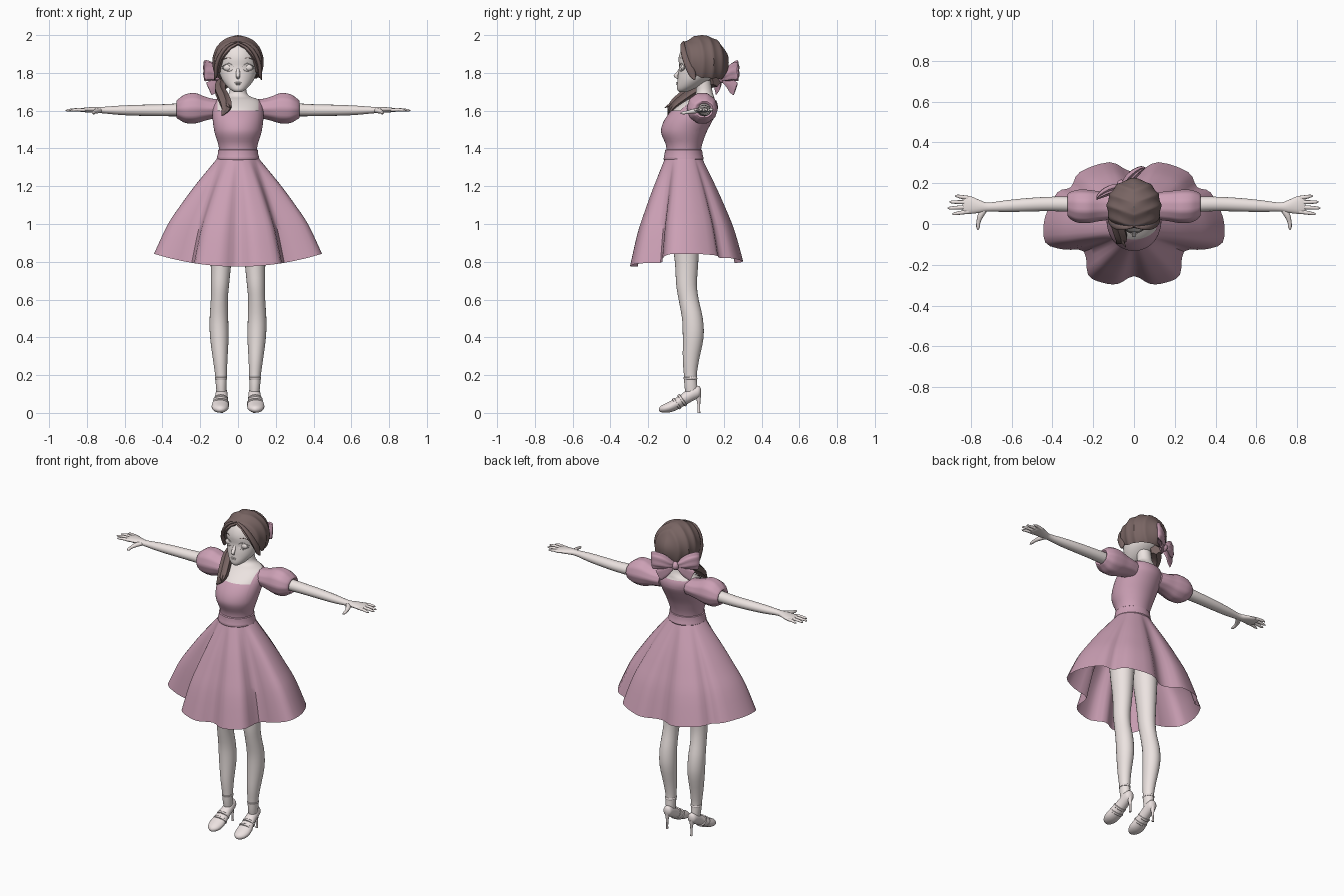
import bpy, bmesh, math
from mathutils import Vector


def material(name, rgb):
    m = bpy.data.materials.new(name)
    m.diffuse_color = (*rgb, 1)
    return m


SKIN = material("skin", (0.84, 0.77, 0.75))
DRESS = material("dress", (0.60, 0.35, 0.46))
HAIR = material("hair", (0.19, 0.13, 0.125))
SHOE = material("shoe", (0.84, 0.76, 0.75))
X, Y, Z = Vector((1, 0, 0)), Vector((0, 1, 0)), Vector((0, 0, 1))


def smooth(rows, k, closed=False):
    """Catmull-Rom through rows of numbers."""
    n, out = len(rows), []
    for i in range(n if closed else n - 1):
        ids = [i - 1, i, i + 1, i + 2]
        p = [rows[j % n] if closed else rows[min(max(j, 0), n - 1)] for j in ids]
        for j in range(k):
            t = j / k
            out.append([b + .5 * t * (c - a + t * (2*a - 5*b + 4*c - d + t * (3*(b - c) + d - a)))
                        for a, b, c, d in zip(*p)])
    return out if closed else out + [list(rows[-1])]


def loft(name, rings, mat, caps=True, mirror=False):
    """Skin a list of closed rings of points."""
    bm = bmesh.new()
    vs = [[bm.verts.new(p) for p in r] for r in rings]
    n = len(vs[0])
    for a, b in zip(vs, vs[1:]):
        for i in range(n):
            j = (i + 1) % n
            bm.faces.new((a[i], a[j], b[j], b[i]))
    if caps:
        bm.faces.new(vs[0])
        bm.faces.new(vs[-1])
    bmesh.ops.recalc_face_normals(bm, faces=bm.faces)
    me = bpy.data.meshes.new(name)
    bm.to_mesh(me)
    bm.free()
    ob = bpy.data.objects.new(name, me)
    bpy.context.collection.objects.link(ob)
    me.materials.append(mat)
    if mirror:
        ob.modifiers.new("mirror", 'MIRROR').use_mirror_merge = False
    return ob


def sweep(name, path, mat, up=Z, axis=None, seg=16, k=3, ripple=(0, 1), **kw):
    """Elliptical tube along stations (x, y, z, side radius, up radius)."""
    st = smooth(path, k)
    rings = []
    for i, s in enumerate(st):
        c = Vector(s[:3])
        t = axis or (Vector(st[min(i + 1, len(st) - 1)][:3]) - Vector(st[max(i - 1, 0)][:3])).normalized()
        side = t.cross(up).normalized()
        v = side.cross(t)
        ring = []
        for j in range(seg):
            a = 2 * math.pi * j / seg
            r = 1 + ripple[0] * math.cos(ripple[1] * a)
            ring.append(c + side * max(s[3], .001) * r * math.cos(a) + v * max(s[4], .001) * r * math.sin(a))
        rings.append(ring)
    return loft(name, rings, mat, **kw)


def body(name, rows, mat, **kw):
    """Upright form from rows (z, half width, front y, back y)."""
    return sweep(name, [(0, (f + b) / 2, z, w, (b - f) / 2) for z, w, f, b in rows],
                 mat, up=Y, axis=Z, seg=48, **kw)


def ball(name, c, r, mat, mirror=False):
    path = [(c[0], c[1], c[2] - r[2] * math.cos(a), r[0] * math.sin(a), r[1] * math.sin(a))
            for a in [math.pi * i / 10 for i in range(11)]]
    return sweep(name, path, mat, up=Y, axis=Z, k=1, mirror=mirror)


# Torso skin, neck and head
TORSO = [(1.375, .098, -.103, .077), (1.42, .104, -.107, .085),
         (1.47, .12, -.128, .102), (1.505, .128, -.131, .118), (1.55, .134, -.115, .142),
         (1.60, .136, -.078, .166), (1.635, .13, -.035, .167), (1.66, .11, .005, .158)]
body("torso", [(z, w * .96, f + .006, b - .006) for z, w, f, b in TORSO]
     + [(1.675, .065, .04, .148), (1.70, .045, .053, .14), (1.76, .043, .045, .13)], SKIN)
body("head", [(1.698, .018, -.036, .0), (1.71, .038, -.046, .03), (1.73, .06, -.048, .075),
              (1.76, .082, -.045, .12), (1.79, .095, -.042, .155), (1.83, .105, -.036, .18),
              (1.88, .108, -.039, .19), (1.93, .097, -.022, .18), (1.965, .07, .01, .15),
              (1.98, .02, .06, .1)], SKIN)

# Face
sweep("nose", [(0, -.030, 1.825, .007, .006), (0, -.040, 1.805, .010, .009), (0, -.053, 1.785, .011, .012),
               (0, -.048, 1.774, .009, .008), (0, -.041, 1.768, .004, .004)], SKIN, up=Y, axis=Z)
ball("eye", (.052, -.017, 1.828), (.026, .011, .017), SKIN, True)
for nm, z, h in (("upper_lid", 1.832, .018), ("lower_lid", 1.824, -.015), ("eyebrow", 1.868, .012)):
    sweep(nm, [(.052 + u * .031, -.026 + .013 * u + .007 * u * u, z + h * (1 - u * u), .002, .002)
               for u in (-1, -.5, 0, .5, 1)], HAIR if nm == "eyebrow" else SKIN, seg=6, mirror=True)
ball("upper_lip", (0, -.046, 1.748), (.018, .006, .004), SKIN)
ball("lower_lip", (0, -.046, 1.740), (.014, .007, .004), SKIN)

# Hair cap with combed ridges and an open face
RIM = [(0, .82), (20, 1.0), (40, 1.42), (60, 2.05), (90, 2.25), (181, 2.35)]


def rim(deg):
    for (a, p), (b, q) in zip(RIM, RIM[1:]):
        if a <= deg <= b:
            return p + (q - p) * (deg - a) / (b - a)


def hair_point(th, u, shrink=1.0):
    phi = .02 + u * (rim(abs(math.degrees(th))) - .02)
    s = math.sin(phi) if phi < math.pi / 2 else math.sin(phi) ** .7
    d = Vector((.137 * s * math.sin(th), -.143 * s * math.cos(th), .14 * math.cos(phi)))
    k = 1 - .055 * abs(math.cos((d.y - .35 * abs(d.x)) * 52 + .5)) * min(1, s * 1.6)
    return Vector((0, .084, 1.86)) + d * k * shrink


angles = [math.pi * (2 * i / 96 - 1) for i in range(96)]
rings = [[hair_point(t, i / 28) for t in angles] for i in range(29)]
rings.append([hair_point(t, 1, .84) for t in angles])
loft("hair_cap", rings, HAIR, caps=False)
sweep("side_lock", [(.004, -.012, 1.964, .004, .006), (.05, -.018, 1.946, .008, .012), (.09, -.008, 1.90, .01, .018),
                    (.114, .015, 1.84, .011, .022), (.118, .035, 1.79, .010, .018), (.125, .045, 1.765, .003, .005)],
      HAIR, up=Y, mirror=True)

# Ponytail laid over one shoulder
sweep("ponytail", [(-.03, .16, 1.76, .03, .03), (-.08, .10, 1.745, .03, .03), (-.095, .04, 1.71, .028, .028),
                   (-.075, -.025, 1.665, .027, .03), (-.062, -.075, 1.62, .02, .027),
                   (-.085, -.095, 1.575, .003, .004)], HAIR, up=X, seg=24, ripple=(.12, 6))
sweep("ponytail_wisp", [(-.09, .03, 1.705, .014, .016), (-.08, -.03, 1.67, .013, .016),
                        (-.06, -.08, 1.635, .008, .01), (-.04, -.113, 1.615, .002, .002)], HAIR, up=X)

# Bow at the nape, turned toward the ponytail side
bow = [sweep("bow_loop", [(.0, .0, 1.772, .01, .012), (.04, .012, 1.785, .022, .03), (.085, .022, 1.805, .02, .046),
                          (.125, .022, 1.812, .012, .052), (.14, .015, 1.812, .003, .042)],
             DRESS, seg=32, ripple=(.10, 7), mirror=True),
       sweep("bow_tail", [(.0, .0, 1.77, .006, .01), (.035, .018, 1.75, .006, .022), (.07, .022, 1.73, .005, .034),
                          (.10, .028, 1.715, .003, .036)], DRESS, seg=20, ripple=(.08, 5), mirror=True),
       ball("bow_knot", (0, .01, 1.772), (.022, .025, .026), DRESS)]
for ob in bow:
    ob.location = (-.055, .185, 0)
    ob.rotation_euler.z = math.radians(33)

# Bodice with a square neckline cut out
bodice = body("bodice", TORSO + [(1.672, .085, .03, .152)], DRESS, caps=False)
bm = bmesh.new()
bm.from_mesh(bodice.data)
for co, no in (((.108, 0, 0), X), ((-.108, 0, 0), X), ((0, 0, 1.602), Z), ((0, .07, 0), Y), ((0, 0, 1.655), Z)):
    bmesh.ops.bisect_plane(bm, geom=bm.verts[:] + bm.edges[:] + bm.faces[:], plane_co=co, plane_no=no)
cut = []
for f in bm.faces:
    c = f.calc_center_median()
    if abs(c.x) < .108 and ((c.z > 1.602 and c.y < .07) or c.z > 1.655):
        cut.append(f)
bmesh.ops.delete(bm, geom=cut, context='FACES')
bm.to_mesh(bodice.data)
bm.free()
body("waistband", [(1.338, .105, -.113, .087), (1.345, .113, -.119, .094), (1.37, .107, -.113, .087),
                   (1.392, .105, -.111, .085), (1.396, .096, -.1, .074)], DRESS, k=2, caps=False)

# Flared skirt, half hem outline mirrored to a full ring
half = [(0, -.255), (.08, -.294), (.155, -.287), (.225, -.25), (.245, -.135), (.345, -.125), (.435, -.09),
        (.437, .03), (.375, .155), (.31, .18), (.265, .255), (.12, .303), (.03, .262)]
hem = smooth(half + [(-x, y) for x, y in reversed(half[1:])], 3, True)
flare = smooth([(0, 0), (.1, .125), (.3, .37), (.5, .59), (.7, .79), (1, 1)], 3)
rings = []
for t, f in flare:
    ring = []
    for x, y in hem:
        a = math.atan2(y / .30, x / .44)
        w = Vector((.106 * math.cos(a), -.013 + .098 * math.sin(a)))
        p = w.lerp(Vector((x, y)), f)
        low = .774 + .022 * (y > 0) * y / .3 + .067 * (x / .44) ** 2
        ring.append((p.x, p.y, 1.352 + (low - 1.352) * t))
    rings.append(ring)
loft("skirt", rings, DRESS, caps=False)

# Puff sleeves, arms and hands
sweep("puff_sleeve", [(.09, .088, 1.61, .06, .05), (.135, .088, 1.610, .068, .054), (.18, .087, 1.611, .073, .066),
                      (.225, .086, 1.613, .08, .081), (.275, .087, 1.611, .079, .078), (.31, .09, 1.609, .066, .058),
                      (.326, .094, 1.606, .05, .044), (.316, .096, 1.604, .036, .034)],
      DRESS, axis=X, seg=40, ripple=(.02, 10), mirror=True)
sweep("arm", [(.14, .09, 1.606, .04, .038), (.32, .097, 1.604, .037, .034), (.42, .098, 1.602, .035, .031),
              (.52, .094, 1.602, .033, .029), (.62, .088, 1.602, .029, .025), (.715, .083, 1.603, .022, .017),
              (.755, .086, 1.604, .031, .016), (.80, .093, 1.604, .043, .013), (.83, .094, 1.603, .044, .010),
              (.84, .094, 1.603, .036, .006)], SKIN, axis=X, mirror=True)
for nm, y0, x1, y1 in (("index", .060, .892, .050), ("middle", .083, .913, .078),
                       ("ring", .106, .905, .108), ("little", .128, .878, .137)):
    sweep(nm + "_finger", [(.81, y0, 1.603, .01, .009), ((.81 + x1) / 2, (y0 + y1) / 2, 1.605, .0095, .0085),
                           (x1 - .012, y1, 1.602, .007, .006), (x1, y1, 1.60, .002, .002)],
          SKIN, seg=10, mirror=True)
sweep("thumb", [(.725, .08, 1.602, .014, .012), (.75, .045, 1.598, .015, .013), (.762, .01, 1.592, .01, .009),
                (.764, -.015, 1.588, .009, .008), (.764, -.03, 1.586, .002, .002)], SKIN, seg=10, mirror=True)

# Legs
sweep("leg", [(.087, .03, .09, .024, .03), (.089, .026, .14, .028, .034), (.09, .023, .2, .031, .034),
              (.094, .026, .28, .038, .043), (.099, .038, .40, .049, .055), (.101, .034, .5, .049, .055),
              (.099, .014, .6, .045, .053), (.095, .003, .68, .048, .055), (.09, .003, .8, .055, .062),
              (.086, -.005, 1.0, .07, .08), (.075, -.01, 1.2, .078, .09), (.05, -.012, 1.33, .05, .08)],
      SKIN, up=Y, axis=Z, seg=24, mirror=True)

# High-heeled shoes with straps
sweep("shoe", [(.086, .08, .112, .006, .01), (.086, .07, .112, .025, .03), (.087, .04, .103, .031, .037),
               (.088, .0, .08, .034, .037), (.092, -.04, .054, .041, .034), (.094, -.08, .034, .046, .030),
               (.094, -.115, .024, .038, .023), (.093, -.135, .020, .022, .015), (.092, -.143, .018, .005, .005)],
      SHOE, axis=-Y, seg=20, mirror=True)
sweep("heel", [(.086, .062, .10, .018, .018), (.086, .067, .06, .008, .009), (.086, .068, .02, .006, .007),
               (.086, .068, 0, .007, .008)], SHOE, up=Y, axis=Z, seg=12, mirror=True)
sweep("ankle_strap", [(.09, .024, .178, .031, .035), (.09, .024, .180, .033, .036), (.09, .023, .188, .033, .036),
                      (.09, .023, .190, .031, .034)], SHOE, up=Y, axis=Z, seg=24, k=1, mirror=True)
for i, (y, z, a, b) in enumerate(((-.02, .067, .039, .036), (-.05, .049, .044, .034))):
    sweep("instep_strap_%d" % (i + 1), [(.091, y + d, z + d * .7, a - e, b - e)
          for d, e in ((.006, .004), (.004, 0), (-.004, 0), (-.006, .004))], SHOE, seg=24, k=1, mirror=True)

# Smooth shading everywhere
bpy.ops.object.select_all(action='SELECT')
bpy.context.view_layer.objects.active = bodice
bpy.ops.object.shade_smooth_by_angle(angle=math.radians(45))
